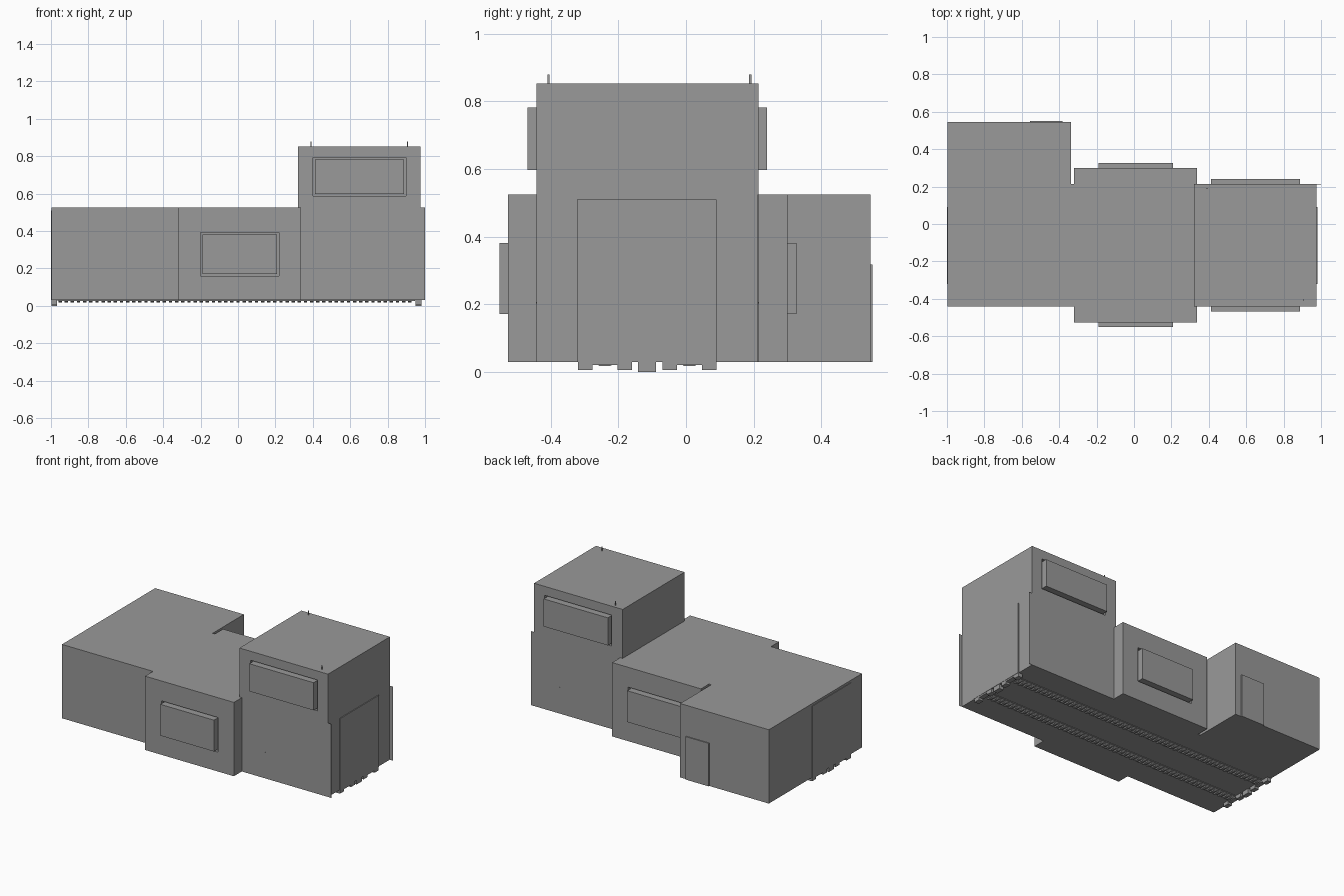
import bpy

cube = bpy.data.objects.get("Cube")
if cube:
    bpy.data.objects.remove(cube, do_unlink=True)

grey = bpy.data.materials.new("plain grey")
grey.use_nodes = True
grey.diffuse_color = (0.32, 0.32, 0.32, 1)
grey.node_tree.nodes["Principled BSDF"].inputs["Base Color"].default_value = (0.32, 0.32, 0.32, 1)

FLOOR, ROOF = 0.03, 0.525
FRONT, BACK = -0.442, 0.214      # shared wall lines of the end sections


def box(name, x, y, z):
    """Box spanning the (low, high) pairs."""
    spans = (x, y, z)
    corner = [(a, b, c) for a in x for b in y for c in z]
    faces = [(0, 1, 3, 2), (4, 6, 7, 5), (0, 4, 5, 1), (2, 3, 7, 6), (0, 2, 6, 4), (1, 5, 7, 3)]
    mesh = bpy.data.meshes.new(name)
    mesh.from_pydata(corner, [], faces)
    mesh.materials.append(grey)
    ob = bpy.data.objects.new(name, mesh)
    bpy.context.collection.objects.link(ob)
    return ob


def prism(name, x, outline):
    """Extrude a (y, z) outline along x."""
    n = len(outline)
    verts = [(a, y, z) for a in x for y, z in outline]
    faces = [tuple(reversed(range(n))), tuple(range(n, 2 * n))]
    faces += [(i, (i + 1) % n, n + (i + 1) % n, n + i) for i in range(n)]
    mesh = bpy.data.meshes.new(name)
    mesh.from_pydata(verts, [], faces)
    mesh.materials.append(grey)
    ob = bpy.data.objects.new(name, mesh)
    bpy.context.collection.objects.link(ob)
    return ob


def window(wall, name, x, z, y, side):
    """Projecting window box standing in a slightly larger wall opening."""
    gap, depth, out = 0.011, 0.02, 0.026
    hole = box(name + "_cutter", (x[0] - gap, x[1] + gap),
               sorted((y - side * depth, y + side * depth)), (z[0] - gap, z[1] + gap))
    hole.hide_render = True
    hole.hide_set(True)
    hole.display_type = 'WIRE'
    cut = wall.modifiers.new(name + "_opening", 'BOOLEAN')
    cut.operation, cut.solver, cut.object = 'DIFFERENCE', 'EXACT', hole
    box(name, x, sorted((y - side * (depth + 0.005), y + side * out)), z)


# Main building sections
box("garage_section", (-0.996, -0.338), (FRONT, 0.545), (FLOOR, ROOF))
box("section_joint", (-0.338, -0.321), (FRONT, BACK), (FLOOR, ROOF))
middle = box("middle_section", (-0.321, 0.338), (-0.526, 0.3), (FLOOR, ROOF))
tower = box("tower_section", (0.32, 0.977), (FRONT, BACK), (FLOOR, 0.853))

# Windows on front and back
for label, side, mid_y, tower_y in (("front", -1, -0.526, FRONT), ("back", 1, 0.3, BACK)):
    window(middle, label + "_middle_window", (-0.189, 0.208), (0.171, 0.381), mid_y, side)
    window(tower, label + "_tower_window", (0.412, 0.888), (0.597, 0.782), tower_y, side)

# Thin wall ends past the tower corners
for label, y in (("front", FRONT), ("back", BACK - 0.002)):
    box(label + "_wall_end", (0.97, 1.0), (y, y + 0.002), (FLOOR, ROOF))

# Large end doors and the small back door
box("left_end_door", (0.97, 0.982), (-0.322, 0.09), (FLOOR, 0.51))
box("right_end_door", (-1.0, -0.99), (-0.322, 0.09), (FLOOR, 0.51))
box("back_door", (-0.555, -0.382), (0.54, 0.552), (FLOOR, 0.318))

# Roof posts and small wall pegs
for i, (x, y) in enumerate(((0.39, 0.19), (0.907, -0.406))):
    box(f"roof_post_{i}", (x - 0.003, x + 0.003), (y - 0.003, y + 0.003), (0.85, 0.879))
box("front_peg", (0.508, 0.512), (FRONT - 0.002, FRONT), (0.203, 0.207))
box("back_peg", (0.783, 0.787), (BACK, BACK + 0.002), (0.203, 0.207))

# Toothed tracks under the floor, with end brackets
track_centres = (-0.24, 0.01)
for t, y in enumerate(track_centres):
    box(f"track_bed_{t}", (-0.965, 0.945), (y - 0.038, y + 0.038), (0.026, FLOOR))
    step = 0.0328
    for i in range(58):
        x = -0.96 + i * step
        prism(f"track_{t}_tooth_{i}", (x, x + step * 0.55),
              [(y - 0.03, 0.026), (y - 0.016, 0.018), (y + 0.016, 0.018), (y + 0.03, 0.026)])

for label, x in (("right", (-0.998, -0.968)), ("left", (0.948, 0.98))):
    for t, y in enumerate(track_centres):
        for s in (-1, 1):
            outer = y + s * 0.08
            box(f"{label}_bracket_{t}_{s}", x, sorted((y + s * 0.037, outer)), (0.006, FLOOR))
        box(f"{label}_bracket_bridge_{t}", x, (y - 0.037, y + 0.037), (0.02, FLOOR))
    box(label + "_bracket_centre", x, (-0.142, -0.088), (0.0, FLOOR))
